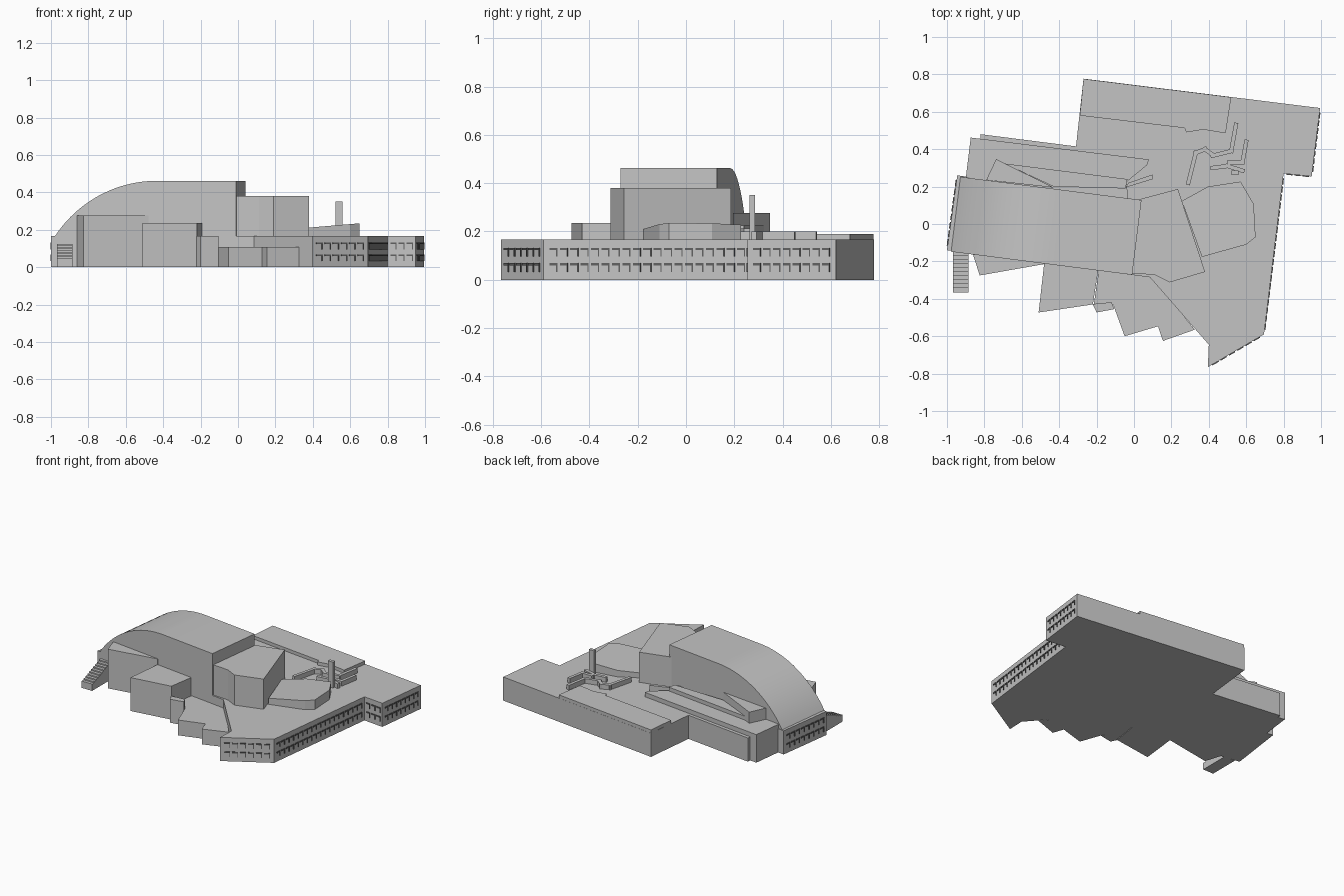
import bpy, bmesh, math
from mathutils import Vector

if "Cube" in bpy.data.objects:
    bpy.data.objects.remove(bpy.data.objects["Cube"])


def material(name, v):
    m = bpy.data.materials.new(name)
    m.diffuse_color = (v, v, v, 1)
    m.use_nodes = True
    m.node_tree.nodes["Principled BSDF"].inputs["Base Color"].default_value = m.diffuse_color
    return m


GREY = material("light_grey", 0.55)
DARK = material("dark_grey", 0.12)


def finish(name, bm, mat=GREY):
    bmesh.ops.recalc_face_normals(bm, faces=bm.faces)
    me = bpy.data.meshes.new(name)
    bm.to_mesh(me)
    bm.free()
    me.materials.append(mat)
    ob = bpy.data.objects.new(name, me)
    bpy.context.collection.objects.link(ob)
    return ob


def add_loft(bm, bottom, top):
    """Close a solid between two matching loops."""
    a = [bm.verts.new(p) for p in bottom]
    b = [bm.verts.new(p) for p in top]
    bm.faces.new(a)
    bm.faces.new(b)
    for i in range(len(a)):
        j = (i + 1) % len(a)
        bm.faces.new((a[i], a[j], b[j], b[i]))


def prism(name, pts, z0, z1):
    """Vertical prism; z1 may be a function of x, y."""
    top = z1 if callable(z1) else (lambda x, y: z1)
    bm = bmesh.new()
    add_loft(bm, [(x, y, z0) for x, y in pts], [(x, y, top(x, y)) for x, y in pts])
    return finish(name, bm)


def wall(name, pts, width, z0, z1):
    """Thin wall following a path in plan."""
    bm = bmesh.new()
    for p, q in zip(pts, pts[1:]):
        p, q = Vector(p), Vector(q)
        d = (q - p).normalized()
        n = Vector((-d.y, d.x)) * width / 2
        c = [p - d * width / 2 + n, p - d * width / 2 - n,
             q + d * width / 2 - n, q + d * width / 2 + n]
        add_loft(bm, [(*v, z0) for v in c], [(*v, z1) for v in c])
    return finish(name, bm)


def windows(name, p0, p1, count, margin=0.02):
    """Two rows of dark window heads and jambs along a facade."""
    p0, p1 = Vector(p0), Vector(p1)
    d = (p1 - p0).normalized()
    n = Vector((d.y, -d.x)) * 0.005
    pitch = ((p1 - p0).length - 2 * margin) / count
    bm = bmesh.new()
    for i in range(count):
        s = margin + i * pitch
        a, e = s + pitch * 0.12, s + pitch * 0.88
        for head in (0.132, 0.069):
            for u0, u1, z0, z1 in ((a, e, head - 0.009, head),
                                   (e - 0.005, e, head - 0.036, head - 0.009)):
                c = [p0 + d * u0 - n, p0 + d * u1 - n, p0 + d * u1 + n, p0 + d * u0 + n]
                add_loft(bm, [(*v, z0) for v in c], [(*v, z1) for v in c])
    return finish(name, bm, DARK)


# Main low building
prism("main_base", [(-0.27, 0.777), (0.995, 0.62), (0.95, 0.254), (0.80, 0.27),
                    (0.695, -0.59), (0.395, -0.765), (0.40, -0.645), (0.085, -0.285),
                    (-1.0, -0.14), (-0.945, 0.26), (-0.897, 0.253), (-0.873, 0.455),
                    (-0.82, 0.455), (-0.82, 0.48), (-0.31, 0.415)], 0, 0.167)
prism("rear_raised_roof", [(-0.27, 0.776), (0.52, 0.678), (0.49, 0.485), (0.37, 0.505),
                           (0.28, 0.49), (0.27, 0.513), (-0.29, 0.58)], 0.15, 0.19)
prism("side_wing", [(-0.873, 0.462), (0.08, 0.345), (0.07, 0.315), (-0.04, 0.225),
                    (-0.03, 0.12), (-0.9, 0.24)], 0, 0.198)

# Vaulted hall: arc rising from the west end into a flat roof
origin = Vector((-0.978, -0.148))
along = Vector((0.992, -0.127))
across = Vector((0.05, 0.4))
RISE, RUN = 0.295, 0.55
R = (RUN ** 2 + RISE ** 2) / (2 * RISE)
profile = [(0.0, 0.1)]
for i in range(21):
    t = math.asin(RUN / R) * (1 - i / 20)
    profile.append((RUN - R * math.sin(t), 0.462 - R + R * math.cos(t)))
profile += [(0.976, 0.462), (0.976, 0.1)]
bm = bmesh.new()
add_loft(bm, [(*(origin + along * u), z) for u, z in profile],
         [(*(origin + along * u + across), z) for u, z in profile])
hall = finish("vaulted_hall", bm)
bpy.context.view_layer.objects.active = hall
hall.select_set(True)
bpy.ops.object.shade_smooth_by_angle(angle=math.radians(20))
hall.select_set(False)

# Tower block and tilted polygonal roof east of the hall
prism("stage_block", [(-0.03, -0.262), (0.112, -0.272), (0.19, -0.312), (0.38, -0.256),
                      (0.235, 0.187), (0.02, 0.13)], 0.1, 0.38)
prism("polygon_foyer", [(0.256, 0.123), (0.395, 0.2), (0.57, 0.227), (0.64, 0.107),
                        (0.65, -0.07), (0.60, -0.11), (0.363, -0.176)], 0.15,
      lambda x, y: 0.21 + 0.085 * (x - 0.36))

# Front blocks
prism("front_left_block", [(-0.825, -0.275), (-0.478, -0.214), (-0.47, -0.18),
                           (-0.85, -0.13), (-0.86, -0.165)], 0, 0.277)
prism("front_middle_block", [(-0.51, -0.473), (-0.22, -0.43), (-0.187, -0.22),
                             (-0.478, -0.19)], 0, 0.236)
prism("front_low_wing", [(0.085, -0.27), (0.325, -0.565), (0.155, -0.625), (0.128, -0.547),
                         (-0.05, -0.60), (-0.112, -0.43), (-0.215, -0.43),
                         (-0.187, -0.24)], 0, 0.108)
prism("front_porch", [(-0.20, -0.473), (-0.105, -0.455), (-0.12, -0.418),
                      (-0.222, -0.428)], 0, 0.166)

# Roof structures
prism("roof_triangle_block", [(-0.737, 0.347), (-0.79, 0.235), (-0.43, 0.195)], 0.15, 0.277)
prism("roof_long_box", [(-0.69, 0.323), (-0.035, 0.24), (-0.045, 0.19), (-0.43, 0.2),
                        (-0.58, 0.27)], 0.15, 0.225)
prism("roof_ledge", [(-0.045, 0.195), (0.1, 0.24), (0.1, 0.265), (-0.03, 0.22)], 0.15, 0.212)
prism("chimney", [(0.52, 0.262), (0.56, 0.262), (0.56, 0.285), (0.52, 0.285)], 0.15, 0.35)
for k, path in enumerate(([(0.29, 0.22), (0.33, 0.38), (0.38, 0.40), (0.42, 0.37)],
                          [(0.545, 0.53), (0.52, 0.39), (0.42, 0.365)],
                          [(0.60, 0.44), (0.58, 0.33), (0.51, 0.33)],
                          [(0.42, 0.30), (0.50, 0.31), (0.58, 0.285)])):
    wall(f"roof_wall_{k + 1}", path, 0.022, 0.15, 0.2)

# Outside stair as a solid stepped profile
N, Y0, DEPTH = 10, -0.365, 0.0215
steps = [(Y0, 0.0)]
for i in range(N):
    z = 0.048 + i * 0.0085
    steps += [(Y0 + i * DEPTH, z), (Y0 + (i + 1) * DEPTH, z)]
steps.append((Y0 + N * DEPTH, 0.0))
bm = bmesh.new()
add_loft(bm, [(-0.968, y, z) for y, z in steps], [(-0.885, y, z) for y, z in steps])
finish("outside_stair", bm)

# Window rows on each glazed facade
windows("south_east_windows", (0.395, -0.765), (0.695, -0.59), 6)
windows("east_windows", (0.695, -0.59), (0.80, 0.27), 19)
windows("recess_windows", (0.80, 0.27), (0.95, 0.254), 3, 0.01)
windows("far_east_windows", (0.95, 0.254), (0.995, 0.62), 8)
windows("west_windows", (-0.945, 0.26), (-1.0, -0.14), 8)
